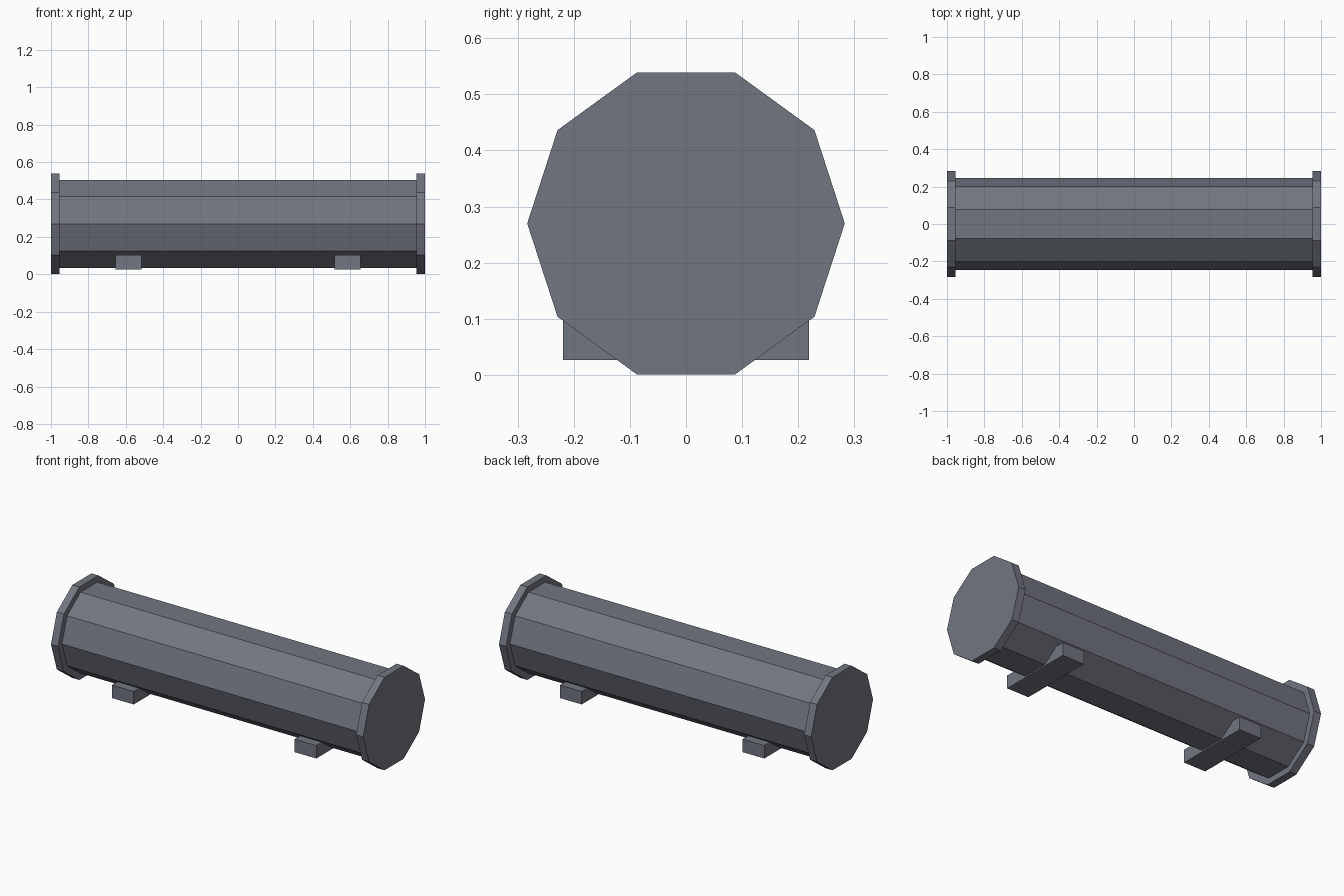
import bpy, bmesh
from math import cos, sin, pi

default = bpy.data.objects.get("Cube")
if default:
    bpy.data.objects.remove(default, do_unlink=True)

AXIS_Z = 0.27

steel = bpy.data.materials.new("slate grey")
steel.use_nodes = True
colour = (0.165, 0.18, 0.215, 1)
steel.diffuse_color = colour
steel.node_tree.nodes["Principled BSDF"].inputs["Base Color"].default_value = colour


def prism(name, profile, x0, x1):
    """Extrude a closed (y, z) profile along x."""
    bm = bmesh.new()
    face = bm.faces.new([bm.verts.new((x0, y, z)) for y, z in profile])
    ext = bmesh.ops.extrude_face_region(bm, geom=[face], use_keep_orig=True)
    moved = [v for v in ext["geom"] if isinstance(v, bmesh.types.BMVert)]
    bmesh.ops.translate(bm, verts=moved, vec=(x1 - x0, 0, 0))
    bmesh.ops.recalc_face_normals(bm, faces=bm.faces)
    mesh = bpy.data.meshes.new(name)
    bm.to_mesh(mesh)
    bm.free()
    mesh.materials.append(steel)
    obj = bpy.data.objects.new(name, mesh)
    bpy.context.collection.objects.link(obj)
    return obj


def decagon(radius):
    return [(radius * cos(i * pi / 5), AXIS_Z + radius * sin(i * pi / 5))
            for i in range(10)]


# Long ten-sided drum
prism("drum", decagon(0.247), -0.955, 0.955)

# Wider end caps and cross feet, one pair per side
foot_profile = [(-0.219, 0.027), (0.219, 0.027), (0.219, 0.102), (-0.219, 0.102)]
for side, s in (("left", 1), ("right", -1)):
    prism(side + "_end_cap", decagon(0.283), s * 0.955, s * 1.0)
    prism(side + "_foot", foot_profile, s * 0.515, s * 0.655)
